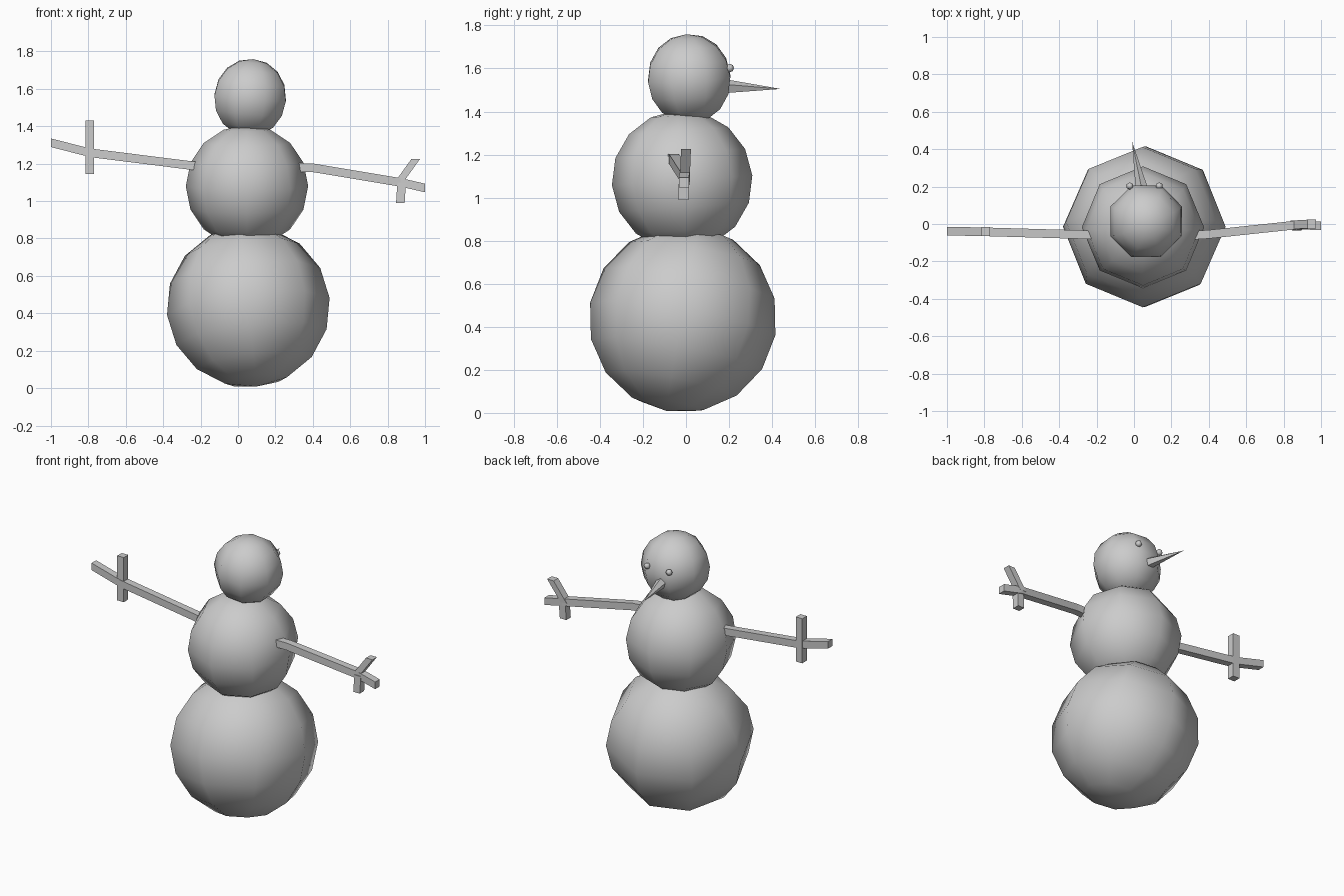
import bpy, bmesh
from math import radians
from mathutils import Vector, Matrix, Euler

cube = bpy.data.objects.get("Cube")
if cube:
    bpy.data.objects.remove(cube, do_unlink=True)

grey = bpy.data.materials.new("plain grey")
grey.use_nodes = True
colour = (0.6, 0.6, 0.6, 1)
grey.diffuse_color = colour
grey.node_tree.nodes["Principled BSDF"].inputs["Base Color"].default_value = colour


def finish(name, bm, smooth=False):
    bmesh.ops.recalc_face_normals(bm, faces=bm.faces)
    for face in bm.faces:
        face.smooth = smooth
    mesh = bpy.data.meshes.new(name)
    bm.to_mesh(mesh)
    bm.free()
    mesh.materials.append(grey)
    obj = bpy.data.objects.new(name, mesh)
    bpy.context.collection.objects.link(obj)
    return obj


def ball(name, centre, radius, tilt=(0, 0, 0), segments=8, rings=8):
    bm = bmesh.new()
    turn = Euler([radians(a) for a in tilt]).to_matrix().to_4x4()
    bmesh.ops.create_uvsphere(bm, u_segments=segments, v_segments=rings, radius=radius,
                              matrix=Matrix.Translation(centre) @ turn)
    return finish(name, bm, True)


def stick(name, path, across, width=0.046):
    """Sweep a square along a path; across is the second axis of the section."""
    bm = bmesh.new()
    side, other = Vector((0, width / 2, 0)), Vector(across) * width / 2
    rings = []
    for point in path:
        p = Vector(point)
        rings.append([bm.verts.new(p + side * s + other * o)
                      for s, o in ((-1, -1), (1, -1), (1, 1), (-1, 1))])
    for a, b in zip(rings, rings[1:]):
        for i in range(4):
            j = (i + 1) % 4
            bm.faces.new((a[i], a[j], b[j], b[i]))
    bm.faces.new(rings[0])
    bm.faces.new(rings[-1])
    return finish(name, bm)


# Three stacked snowballs
ball("bottom_snowball", (0.055, -0.015, 0.437), 0.437, (-10, -6, 0))
ball("middle_snowball", (0.048, -0.018, 1.08), 0.327, (4, 0, 0))
ball("head", (0.065, 0.015, 1.553), 0.207, (5, 3, 22.5))

# Eyes
for label, x in (("left", 0.135), ("right", -0.022)):
    ball(label + "_eye", (x, 0.203, 1.602), 0.02, segments=6, rings=4)

# Carrot nose
base, tip = Vector((0.045, 0.17, 1.515)), Vector((-0.01, 0.44, 1.505))
axis = tip - base
bm = bmesh.new()
bmesh.ops.create_cone(bm, cap_ends=True, segments=5, radius1=0.037, radius2=0,
                      depth=axis.length,
                      matrix=Matrix.Translation((base + tip) / 2)
                      @ axis.to_track_quat('Z', 'Y').to_matrix().to_4x4())
finish("nose", bm)

# Stick arms with twigs
Z, X = (0, 0, 1), (1, 0, 0)
stick("left_arm", [(0.32, -0.06, 1.18), (0.4, -0.055, 1.178),
                   (0.87, -0.005, 1.1), (1.0, -0.01, 1.07)], Z)
stick("left_upper_twig", [(0.86, -0.005, 1.1), (0.95, 0, 1.225)], X)
stick("left_lower_twig", [(0.875, -0.01, 1.1), (0.868, -0.012, 0.99)], X)
stick("right_arm", [(-0.225, -0.058, 1.187), (-0.79, -0.042, 1.258),
                    (-1.0, -0.038, 1.312)], Z)
stick("right_twig", [(-0.793, -0.04, 1.145), (-0.793, -0.04, 1.432)], X)
